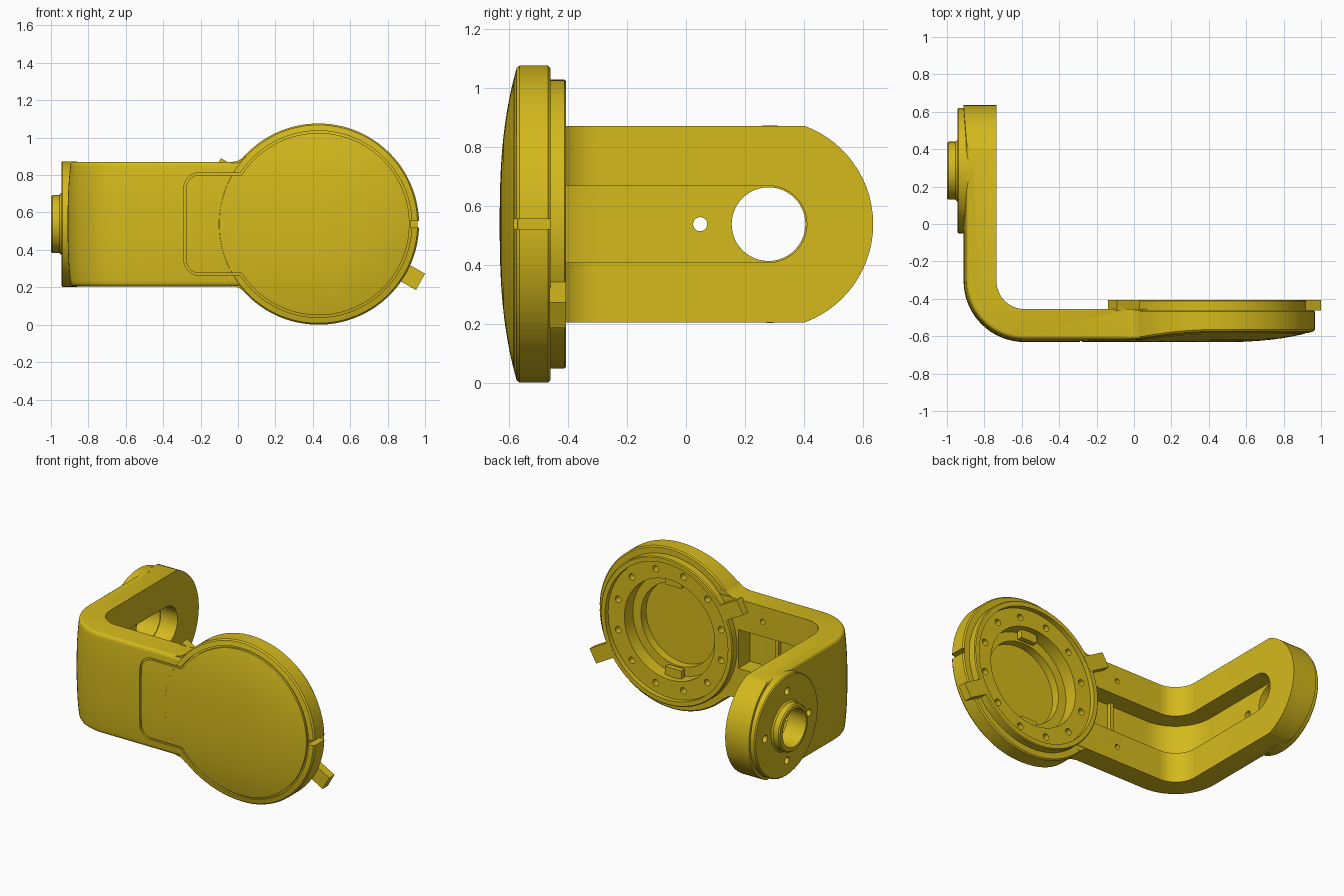
import bpy, bmesh
from math import sin, cos, pi, hypot, sqrt, asin, radians
from mathutils import Matrix, Vector

if "Cube" in bpy.data.objects:
    bpy.data.objects.remove(bpy.data.objects["Cube"])

ZC = 0.538            # height of the centre line; meshes are built around it
DX = 0.43             # x centre of the big disc
AY = 0.28             # y centre of the arm bore
CX, CY = -0.585, -0.305   # centre of the bend

mat = bpy.data.materials.new("yellow_plastic")
mat.diffuse_color = (0.66, 0.49, 0.012, 1)
mat.use_nodes = True
mat.node_tree.nodes["Principled BSDF"].inputs["Base Color"].default_value = mat.diffuse_color


def finish(bm, name):
    bmesh.ops.remove_doubles(bm, verts=bm.verts, dist=1e-5)
    bmesh.ops.recalc_face_normals(bm, faces=bm.faces)
    me = bpy.data.meshes.new(name)
    bm.to_mesh(me)
    bm.free()
    ob = bpy.data.objects.new(name, me)
    bpy.context.collection.objects.link(ob)
    return ob


def skin(name, loops, caps=False, wrap=False):
    """Join equal-length closed loops of points with quads."""
    bm = bmesh.new()
    vs = [[bm.verts.new(p) for p in lp] for lp in loops]
    n = len(vs[0])
    for k in range(len(vs) if wrap else len(vs) - 1):
        a, b = vs[k], vs[(k + 1) % len(vs)]
        for i in range(n):
            bm.faces.new((a[i], a[(i + 1) % n], b[(i + 1) % n], b[i]))
    if caps:
        bm.faces.new(vs[0])
        bm.faces.new(vs[-1])
    return finish(bm, name)


def lathe(name, prof, place, n=48):
    """Turn (radius, height) pairs about an axis; place maps (a, b, h) to a point."""
    ang = [2 * pi * i / n for i in range(n)]
    return skin(name, [[place(r * cos(t), r * sin(t), h) for t in ang] for r, h in prof])


def on_y(x, z):
    return lambda a, b, h: (x + a, h, z + b)


def on_x(y, z):
    return lambda a, b, h: (h, y + a, z + b)


def rod(r, h0, h1, place, n=24):
    return lathe("rod", [(0, h0), (r, h0), (r, h1), (0, h1)], place, n)


def box(x0, x1, y0, y1, z0, z1):
    return skin("box", [[(x0, y0, z), (x1, y0, z), (x1, y1, z), (x0, y1, z)] for z in (z0, z1)], True)


def sag(d):
    return 0.3 * d ** 2.6


def front(x, z):
    return -0.632 + sag(hypot(max(x - DX, 0), z))


def sweep(name, hw, outer, inner, yend, xend):
    """L-shaped bar: flat along x, bent, then along y, sliced in z."""
    loops = []
    for k in range(33):
        z = hw * sin(-pi / 2 + pi * k / 32)
        ro, ye = outer(z), yend(z)
        arc = [pi + pi / 2 * i / 16 for i in range(17)]
        pts = [(CX - ro, ye)] + [(CX + ro * cos(t), CY + ro * sin(t)) for t in arc] + [(xend, CY - ro)]
        pts += [(xend, CY - inner)] + [(CX + inner * cos(t), CY + inner * sin(t)) for t in arc[::-1]]
        pts += [(CX - inner, ye)]
        loops.append([(x, y, z) for x, y in pts])
    return skin(name, loops, True)


def boolean(ob, other, op):
    m = ob.modifiers.new("bool", 'BOOLEAN')
    m.operation, m.solver, m.object = op, 'EXACT', other
    bpy.context.view_layer.objects.active = ob
    bpy.ops.object.modifier_apply(modifier=m.name)
    bpy.data.objects.remove(other)


def add(other):
    boolean(body, other, 'UNION')


def cut(other):
    boolean(body, other, 'DIFFERENCE')


# Domed disc with the raised ring on its back
def disc_place(a, b, h):
    return (DX + a, front(DX + a, b) - h if h <= 0 else -h, b)


HW, RD = 0.333, 0.538
prof = [(r, 0) for r in (0, .08, .16, .23, .3, .36, .42, .47, .51, .53)]
prof += [(RD, -.008), (RD, .468), (.53, .46), (.49, .46), (.49, .413), (.484, .407), (0, .407)]
body = lathe("bracket_body", prof, disc_place, 112)


# L-shaped arm, bowed on the outside and rounded at the far end
def arm_outer(z):
    e, b = HW - abs(z), 0.018
    rnd = b - sqrt(max(b * b - (b - e) ** 2, 0)) if e < b else 0
    return 0.326 - sag(abs(z)) - rnd


add(sweep("arm", HW, arm_outer, 0.15, lambda z: AY + sqrt(.355 ** 2 - z * z), 0.15))

# Concave fillets where the disc meets the plate
rho = 0.1
fz = HW + rho
fx = -sqrt((RD + rho) ** 2 - fz ** 2)
end = asin(-fx / (RD + rho))
for s in (1, -1):
    arc = [(DX + fx + rho * sin(end * i / 8), fz - rho * cos(end * i / 8)) for i in range(9)]
    pts = [(DX + fx, .29)] + arc + [(.12, .36), (.12, .29)]
    add(skin("fillet", [[(x, y, s * (z - .001)) for x, z in pts] for y in (-.609, -.459)], True))

# Pivot disc and hollow boss on the outside of the arm
add(lathe("pivot", [(0, -.86), (.335, -.86), (.335, -.938), (.328, -.945), (.165, -.945),
                    (.155, -.955), (.155, -.992), (.147, -1), (0, -1)], on_x(AY + .005, 0), 72))

# Two radial tabs on the ring
for a in (-29.5, 150.5):
    t = box(.46, .627, -.463, -.4065, -.05, .05)
    t.data.transform(Matrix.Translation((DX, 0, 0)) @ Matrix.Rotation(-radians(a), 4, 'Y'))
    add(t)

# Stepped recess in the back of the disc
cut(lathe("recess", [(0, -.585), (.275, -.585), (.275, -.53), (.335, -.53), (.335, -.44),
                     (.455, -.44), (.455, -.3), (0, -.3)], on_y(DX, 0), 80))

# Cable channel along the inside of the L
cut(sweep("channel", 0.13, lambda z: 0.275, 0.05,
          lambda z: AY + sqrt(max(.13 ** 2 - z * z, 0)), -0.07))

# Pivot bore and the small holes around it
cut(rod(.125, -1.1, -.6, on_x(AY, 0), 48))
for k in range(4):
    a = k * pi / 2
    cut(rod(.024, -1.05, -.8 if k == 2 else -.905, on_x(AY + .232 * cos(a), .232 * sin(a)), 20))

# Ring screw holes and plate screw holes
for k in range(12):
    a = (k + .5) * pi / 6
    cut(rod(.022, -.52, -.35, on_y(DX + .395 * cos(a), .395 * sin(a)), 16))
for z in (.23, -.23):
    cut(rod(.017, -.52, -.35, on_y(-.25, z), 16))

# Slot in the rim
cut(box(.922, 1.1, -.8, -.461, -.017, .017))


# Groove around the front lid
def lid_outline(off):
    r, w, x0, c = .493 + off, .268, -.283, .075
    lim = pi - asin((w + off) / r)
    pts = [(DX + r * cos(t), r * sin(t)) for t in (-lim + 2 * lim * i / 90 for i in range(91))]
    for s, a0 in ((1, pi / 2), (-1, pi)):
        pts += [(x0 + c + (c + off) * cos(a0 + pi / 16 * i), s * (w - c) + (c + off) * sin(a0 + pi / 16 * i))
                for i in range(9)]
    return pts


o, i = lid_outline(.006), lid_outline(-.006)
cut(skin("groove", [[(x, -.75, z) for x, z in o], [(x, front(x, z) + .014, z) for x, z in o],
                    [(x, front(x, z) + .014, z) for x, z in i], [(x, -.75, z) for x, z in i]], wrap=True))

parts = [body]
# Clips inside the recess and the lid end bar in the channel
for s, nm in ((1, "upper_clip"), (-1, "lower_clip")):
    c = box(DX - .06, DX + .06, -.515, -.48, *sorted((s * .275, s * .338)))
    c.name = nm
    parts.append(c)
bar = box(-.3, -.275, -.59, -.55, -.132, .132)
bar.name = "lid_end_bar"
parts.append(bar)

for ob in parts:
    ob.data.transform(Matrix.Translation((0, 0, ZC)))
    ob.data.materials.clear()
    ob.data.materials.append(mat)
    bpy.ops.object.select_all(action='DESELECT')
    ob.select_set(True)
    bpy.context.view_layer.objects.active = ob
    bpy.ops.object.shade_smooth_by_angle(angle=radians(30))
